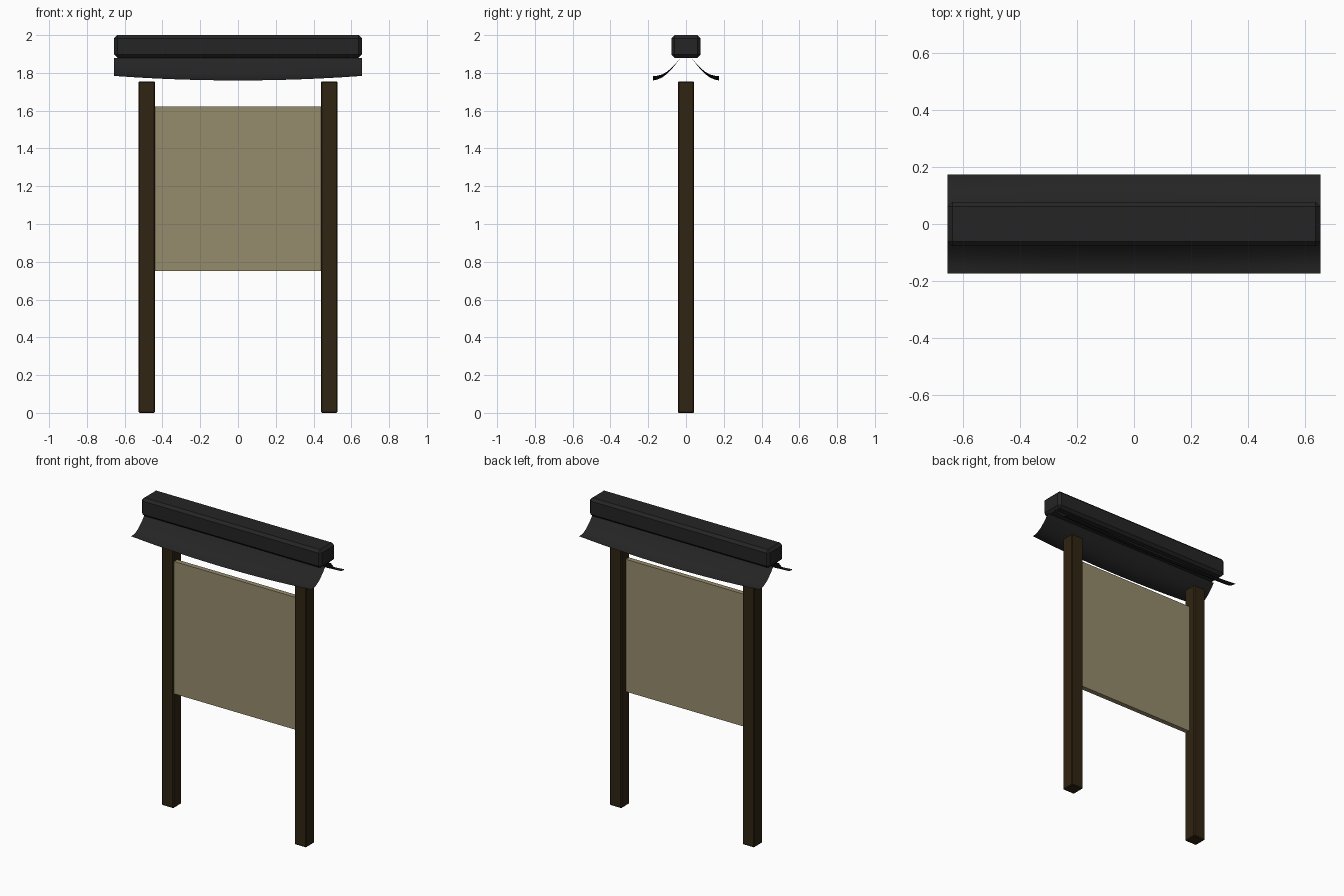
import bpy, bmesh

if "Cube" in bpy.data.objects:
    bpy.data.objects.remove(bpy.data.objects["Cube"])


def material(name, rgb):
    m = bpy.data.materials.new(name)
    m.diffuse_color = (*rgb, 1)
    m.use_nodes = True
    m.node_tree.nodes["Principled BSDF"].inputs["Base Color"].default_value = m.diffuse_color
    return m


wood = material("dark brown wood", (0.029, 0.018, 0.006))
panel = material("tan panel", (0.30, 0.26, 0.15))
black = material("charcoal roof", (0.018, 0.018, 0.018))


def finish(name, bm, mat):
    bmesh.ops.recalc_face_normals(bm, faces=bm.faces)
    me = bpy.data.meshes.new(name)
    bm.to_mesh(me)
    bm.free()
    me.materials.append(mat)
    ob = bpy.data.objects.new(name, me)
    bpy.context.collection.objects.link(ob)
    return ob


def box(name, lo, hi, mat, bevel=0):
    bm = bmesh.new()
    bmesh.ops.create_cube(bm, size=1)
    for v in bm.verts:
        v.co = [(a + b) / 2 + c * (b - a) for a, b, c in zip(lo, hi, v.co)]
    if bevel:
        bmesh.ops.bevel(bm, geom=bm.edges[:], offset=bevel, segments=1,
                        affect='EDGES', profile=0.5)
    return finish(name, bm, mat)


# Two posts
for side, x in (("left", -0.483), ("right", 0.483)):
    box(side + "_post", (x - 0.043, -0.043, 0), (x + 0.043, 0.043, 1.755), wood, 0.005)

# Notice panel, set towards the front of the posts
box("notice_panel", (-0.445, -0.035, 0.752), (0.445, -0.003, 1.623), panel)

# Ridge beam
box("roof_ridge", (-0.656, -0.078, 1.88), (0.656, 0.078, 2.0), black, 0.017)

# Flared roof sheets: curved profile whose eave lifts towards the ends
profile = [(0.030, 1.880), (0.050, 1.851), (0.074, 1.822), (0.100, 1.795),
           (0.125, 1.777), (0.150, 1.765), (0.174, 1.760)]
N = 16
for side, s in (("front", -1), ("back", 1)):
    bm = bmesh.new()
    rows = []
    for i in range(N + 1):
        t = 2 * i / N - 1
        rows.append([bm.verts.new((0.656 * t, s * y,
                                   z + 0.024 * t * t * (y - 0.03) / 0.144))
                     for y, z in profile])
    for a, b in zip(rows, rows[1:]):
        for j in range(len(profile) - 1):
            bm.faces.new((a[j], b[j], b[j + 1], a[j + 1]))
    ob = finish(side + "_roof_sheet", bm, black)
    for f in ob.data.polygons:
        f.use_smooth = True
    # normals outward (upwards)
    if ob.data.polygons[0].normal.z < 0:
        ob.data.flip_normals()
